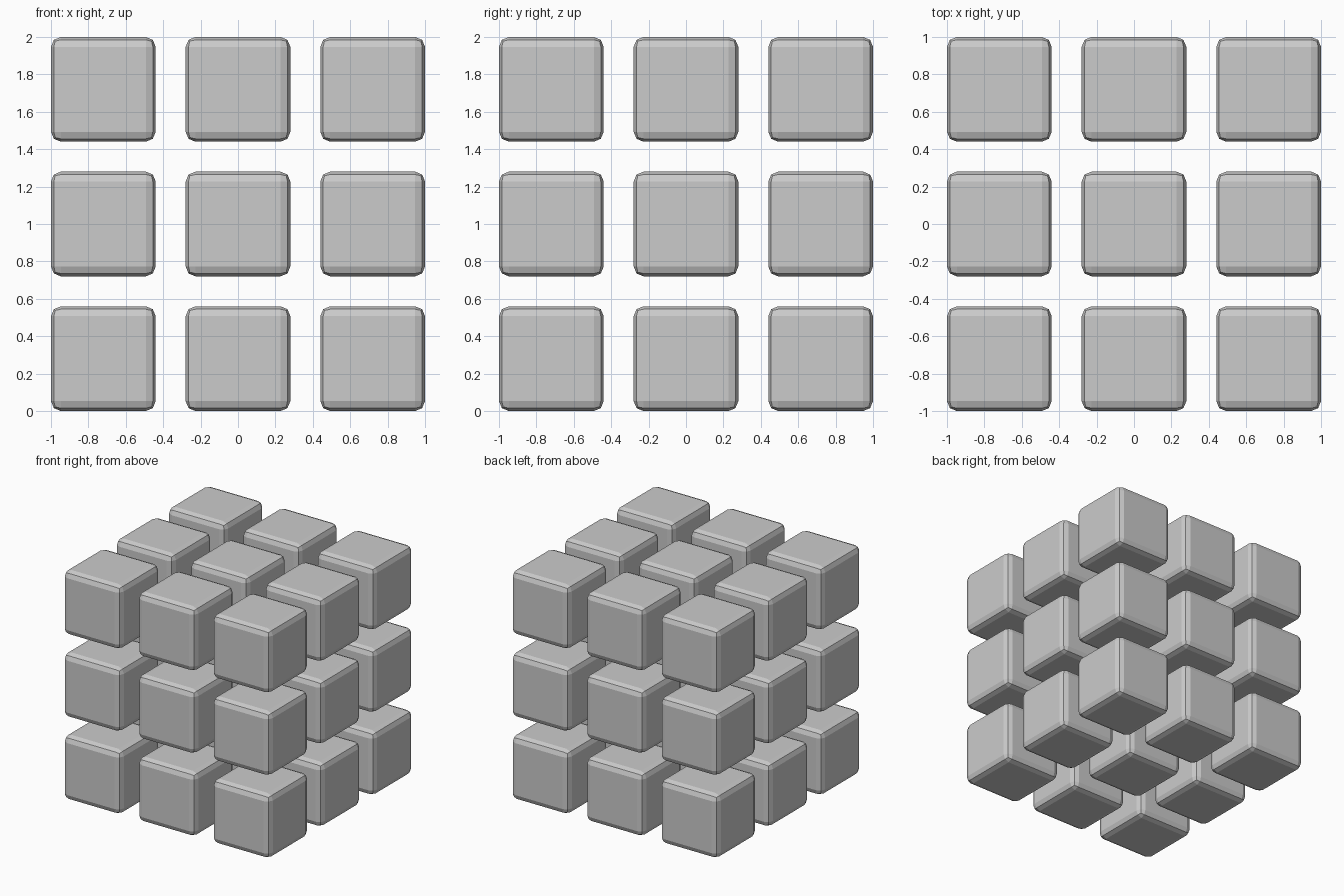
import bpy

if "Cube" in bpy.data.objects:
    bpy.data.objects.remove(bpy.data.objects["Cube"])

SIZE, PITCH, BEVEL = 0.56, 0.72, 0.053


def rounded_cube(name, loc):
    bpy.ops.mesh.primitive_cube_add(size=SIZE, location=loc)
    ob = bpy.context.object
    ob.name = name
    mod = ob.modifiers.new("rounded_edges", "BEVEL")
    mod.width = BEVEL
    mod.segments = 2
    return ob


# 3 x 3 x 3 grid of separate rounded cubes
for layer in range(3):
    for row in range(3):
        for col in range(3):
            rounded_cube(f"cube_{layer}_{row}_{col}",
                         ((col - 1) * PITCH, (row - 1) * PITCH, SIZE / 2 + layer * PITCH))
